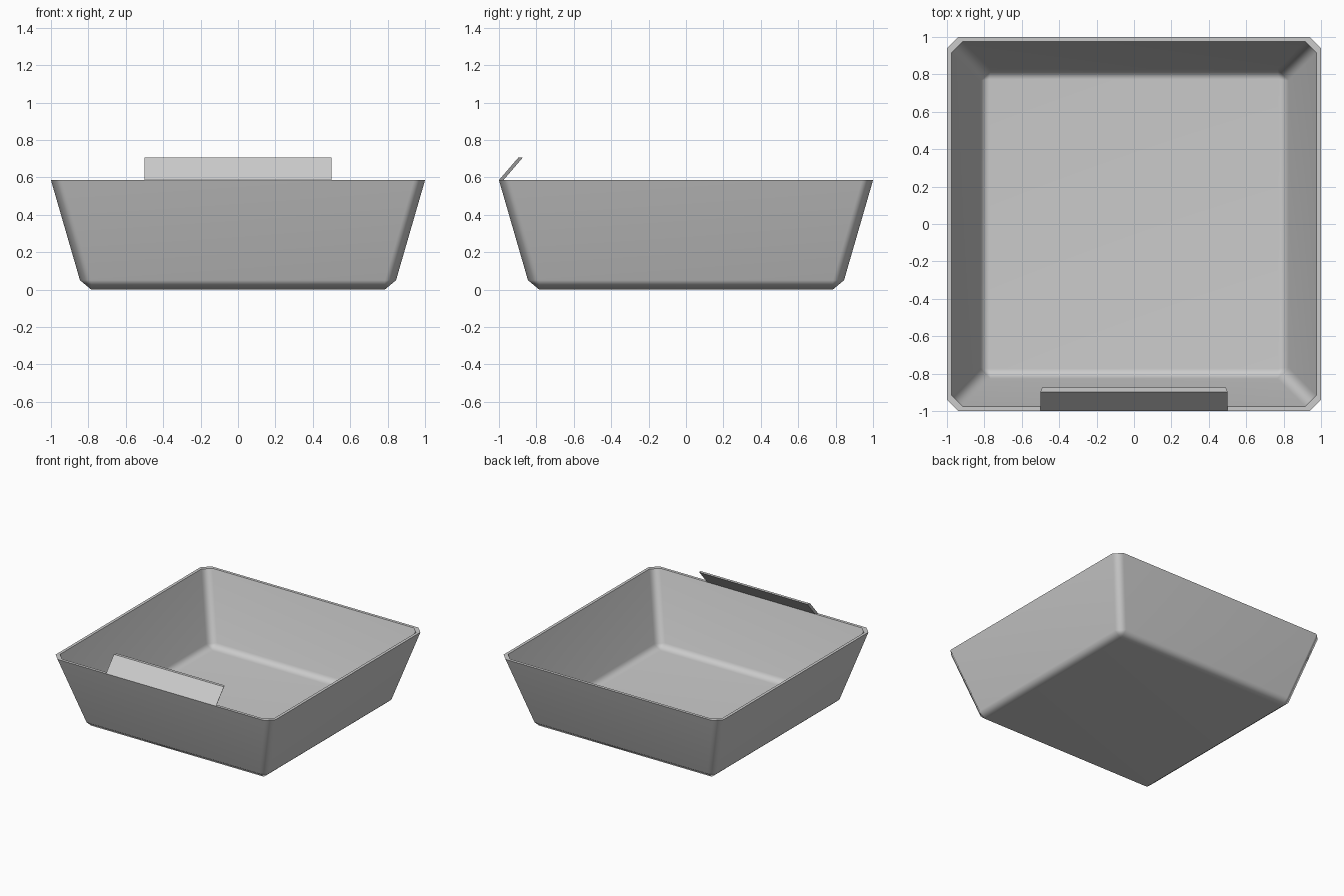
import bpy
import bmesh

cube = bpy.data.objects.get("Cube")
if cube:
    bpy.data.objects.remove(cube, do_unlink=True)

grey = bpy.data.materials.new("light grey")
grey.use_nodes = True
colour = (0.6, 0.6, 0.6, 1)
grey.diffuse_color = colour
grey.node_tree.nodes["Principled BSDF"].inputs["Base Color"].default_value = colour

RIM_Z = 0.585
CORNER = 0.06
WALL = 0.024


def make_object(name, bm):
    bmesh.ops.recalc_face_normals(bm, faces=bm.faces)
    mesh = bpy.data.meshes.new(name)
    bm.to_mesh(mesh)
    bm.free()
    mesh.materials.append(grey)
    obj = bpy.data.objects.new(name, mesh)
    bpy.context.collection.objects.link(obj)
    return obj


def ring(bm, half, z, cut):
    """Square loop with cut corners, two vertices per corner."""
    verts = []
    for sx, sy in ((1, 1), (-1, 1), (-1, -1), (1, -1)):
        a = (sx * half, sy * (half - cut), z)
        b = (sx * (half - cut), sy * half, z)
        verts += [bm.verts.new(p) for p in ((a, b) if sx * sy > 0 else (b, a))]
    return verts


def bridge(bm, low, high):
    for i in range(8):
        j = (i + 1) % 8
        bm.faces.new((low[i], low[j], high[j], high[i]))


def bowl_side(bm, rim, side, side_z, floor, floor_z):
    """One skin of the tray: walls, bevelled foot and a square floor."""
    top = ring(bm, rim, RIM_Z, CORNER)
    foot = ring(bm, side, side_z, CORNER)
    bridge(bm, foot, top)
    base = [bm.verts.new((sx * floor, sy * floor, floor_z))
            for sx, sy in ((1, 1), (-1, 1), (-1, -1), (1, -1))]
    bm.faces.new(base)
    for k in range(4):
        bm.faces.new((base[k], foot[2 * k], foot[2 * k + 1]))
        bm.faces.new((base[k], foot[2 * k + 1], foot[(2 * k + 2) % 8],
                      base[(k + 1) % 4]))
    return top


# Tray: outer and inner skins joined by a flat rim
bm = bmesh.new()
outer = bowl_side(bm, 1.0, 0.845, 0.05, 0.785, 0.0)
inner = bowl_side(bm, 1.0 - WALL, 0.827, 0.068, 0.773, WALL)
bridge(bm, outer, inner)
tray = make_object("tray", bm)
bpy.context.view_layer.objects.active = tray
tray.select_set(True)
bpy.ops.object.shade_smooth_by_angle(angle=1.05)
weighted = tray.modifiers.new("flat walls", 'WEIGHTED_NORMAL')
weighted.keep_sharp = True

# Front lip: strip of the rim folded up and inward
bm = bmesh.new()
rise = 0.12
lip = []
for z, y in ((RIM_Z, -1.0), (RIM_Z + rise, -0.897)):
    lip.append([bm.verts.new(p) for p in (
        (-0.5, y, z), (0.5, y, z),
        (0.49, y + WALL, z), (-0.49, y + WALL, z))])
bm.faces.new(lip[0])
bm.faces.new(lip[1])
for i in range(4):
    j = (i + 1) % 4
    bm.faces.new((lip[0][i], lip[0][j], lip[1][j], lip[1][i]))
make_object("front_lip", bm)
